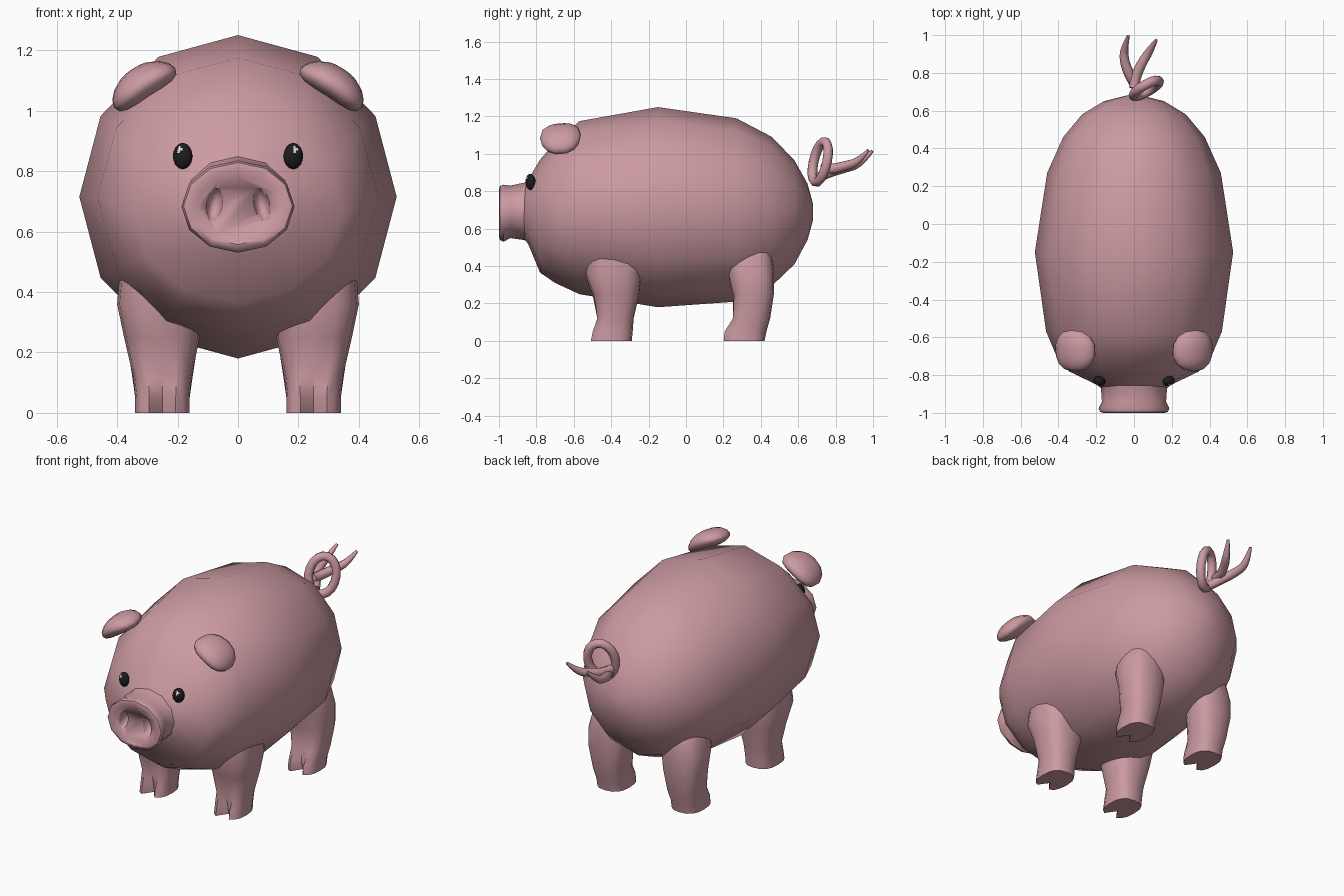
import bpy, bmesh, math
from mathutils import Vector

if "Cube" in bpy.data.objects:
    bpy.data.objects.remove(bpy.data.objects["Cube"])


def material(name, rgb):
    m = bpy.data.materials.new(name)
    m.diffuse_color = (*rgb, 1)
    m.use_nodes = True
    m.node_tree.nodes["Principled BSDF"].inputs["Base Color"].default_value = m.diffuse_color
    return m


PINK = material("pig_pink", (0.60, 0.325, 0.36))
BLACK = material("eye_black", (0.012, 0.012, 0.012))
WHITE = material("eye_glint", (0.75, 0.70, 0.70))


def smooth(obj, angle):
    bpy.ops.object.select_all(action='DESELECT')
    obj.select_set(True)
    bpy.context.view_layer.objects.active = obj
    bpy.ops.object.shade_smooth_by_angle(angle=math.radians(angle))


def finish(name, bm, mats=(PINK,), angle=45):
    bmesh.ops.recalc_face_normals(bm, faces=bm.faces[:])
    me = bpy.data.meshes.new(name)
    bm.to_mesh(me)
    bm.free()
    for m in mats:
        me.materials.append(m)
    obj = bpy.data.objects.new(name, me)
    bpy.context.collection.objects.link(obj)
    if angle:
        smooth(obj, angle)
    return obj


def loft(name, rings, angle=45):
    """Skin a list of point rings and cap both ends."""
    bm = bmesh.new()
    loops = [[bm.verts.new(p) for p in r] for r in rings]
    n = len(loops[0])
    for a, b in zip(loops, loops[1:]):
        for i in range(n):
            j = (i + 1) % n
            bm.faces.new((a[i], a[j], b[j], b[i]))
    bm.faces.new(loops[0])
    bm.faces.new(loops[-1])
    return finish(name, bm, angle=angle)


def upright_ring(y, hw, zb, zt, n=12):
    zc, hz = (zb + zt) / 2, (zt - zb) / 2
    return [(hw * math.sin(t), y, zc + hz * math.cos(t))
            for t in (2 * math.pi * i / n for i in range(n))]


def ellipsoid(name, loc, size, turn=(0, 0, 0), seg=14, rows=8, mats=(PINK,), angle=60):
    bm = bmesh.new()
    bmesh.ops.create_uvsphere(bm, u_segments=seg, v_segments=rows, radius=1)
    obj = finish(name, bm, mats, angle)
    obj.location, obj.scale, obj.rotation_euler = loc, size, turn
    return obj


# Body and head: y, half width, bottom, top
BODY = [(-0.87, .17, .55, .83), (-0.845, .21, .52, .86), (-0.78, .345, .365, .97),
        (-0.70, .41, .31, 1.06), (-0.57, .465, .25, 1.175), (-0.15, .525, .18, 1.25),
        (.27, .46, .21, 1.19), (.46, .375, .295, 1.09), (.58, .275, .41, .965),
        (.65, .16, .54, .84), (.68, .04, .65, .73)]
loft("body", [upright_ring(*r) for r in BODY], 50)

# Snout with a raised rim
SNOUT = [(-0.80, .21, .52, .86), (-0.87, .175, .54, .845), (-0.94, .17, .55, .83),
         (-0.975, .187, .53, .835), (-0.995, .18, .54, .828), (-1.0, .16, .557, .81),
         (-0.985, .135, .58, .785)]
snout = loft("snout", [upright_ring(*r) for r in SNOUT], 50)

# Nostril hollows
for s in (-1, 1):
    cut = ellipsoid("nostril_cutter", (s * .078, -1.0, .69), (.028, .06, .058),
                    (0, s * -.2, 0), 10, 6)
    mod = snout.modifiers.new("nostril", 'BOOLEAN')
    mod.operation, mod.object, mod.solver = 'DIFFERENCE', cut, 'EXACT'
    bpy.context.view_layer.update()
    bpy.context.view_layer.objects.active = snout
    bpy.ops.object.modifier_apply(modifier=mod.name)
    bpy.data.objects.remove(cut)

# Legs: z, x centre, half width, front y, back y, cleft depth
FRONT = [(0, .25, .09, -.515, -.29, .07), (.05, .25, .09, -.505, -.285, .05),
         (.12, .25, .097, -.48, -.28, .01), (.25, .252, .125, -.50, -.25, 0),
         (.36, .262, .138, -.54, -.235, 0), (.48, .25, .14, -.53, -.23, 0)]
REAR = [(0, .25, .09, .195, .42, .07), (.05, .25, .09, .20, .43, .05),
        (.12, .25, .10, .245, .45, .01), (.25, .25, .12, .25, .47, 0),
        (.36, .245, .13, .22, .472, 0), (.50, .225, .12, .19, .455, 0),
        (.58, .20, .09, .20, .41, 0)]


def leg_ring(side, z, xc, hx, y0, y1, cleft, n=16):
    pts = []
    for i in range(n):
        t = 2 * math.pi * i / n
        c, s = math.sin(t), -math.cos(t)          # i = 0 is the toe
        c = math.copysign(abs(c) ** .75, c)
        s = math.copysign(abs(s) ** .75, s)
        y = (y0 + y1) / 2 + s * (y1 - y0) / 2 + (cleft if i == 0 else 0)
        pts.append((side * (xc + hx * c), y, z))
    return pts


for side, word in ((-1, "left"), (1, "right")):
    for part, table in (("front_leg", FRONT), ("rear_leg", REAR)):
        loft(f"{part}_{word}", [leg_ring(side, *r) for r in table], 50)

    # Folded ear: a bent, rounded pad
    ear = ellipsoid(f"ear_{word}", (side * .315, -.67, 1.085), (.122, .11, .052),
                    (0.1, side * math.radians(33), 0), 14, 8)
    for v in ear.data.vertices:
        for k in (0, 1):
            v.co[k] = math.copysign(abs(v.co[k]) ** .85, v.co[k])
        v.co.z -= 0.45 * v.co.x ** 2 - 0.2

    # Eye with a small glint on its upper front
    eye = ellipsoid(f"eye_{word}", (side * .183, -.832, .85), (.033, .026, .043),
                    (0, 0, side * .4), 20, 14, (BLACK, WHITE))
    glint = Vector((-.1, -.85, .5)).normalized()
    for p in eye.data.polygons:
        p.material_index = int(p.normal.dot(glint) > .965)


# Curly tail: one loop and two tapering strands
def tube(name, pts, radii, closed=False):
    cu = bpy.data.curves.new(name, 'CURVE')
    cu.dimensions = '3D'
    cu.bevel_depth, cu.bevel_resolution, cu.use_fill_caps = 1, 2, True
    cu.resolution_u = 4
    sp = cu.splines.new('POLY' if closed else 'NURBS')
    sp.points.add(len(pts) - 1)
    for p, co, r in zip(sp.points, pts, radii):
        p.co, p.radius = (*co, 1), r
    sp.use_cyclic_u = closed
    if not closed:
        sp.order_u, sp.use_endpoint_u = 3, True
    cu.materials.append(PINK)
    obj = bpy.data.objects.new(name, cu)
    bpy.context.collection.objects.link(obj)
    bpy.ops.object.select_all(action='DESELECT')
    obj.select_set(True)
    bpy.context.view_layer.objects.active = obj
    bpy.ops.object.convert(target='MESH')
    smooth(bpy.context.view_layer.objects.active, 60)


loop = []
for i in range(18):
    t = 2 * math.pi * i / 18
    c, s = math.cos(t), math.sin(t)
    loop.append((.065 + .068 * c, .718 + .036 * c + .022 * s, .957 + .108 * s))
tube("tail_loop", loop, [.026] * 18, True)
tube("tail_strand_left", [(.03, .70, .87), (-.01, .76, .90), (-.05, .85, .925),
                          (-.055, .93, .945), (-.03, .996, 1.015)],
     [.026, .028, .026, .022, .008])
tube("tail_strand_right", [(.0, .72, .92), (.005, .77, .915), (.04, .85, .935),
                           (.085, .92, .955), (.118, .975, 1.02)],
     [.026, .028, .026, .022, .008])
